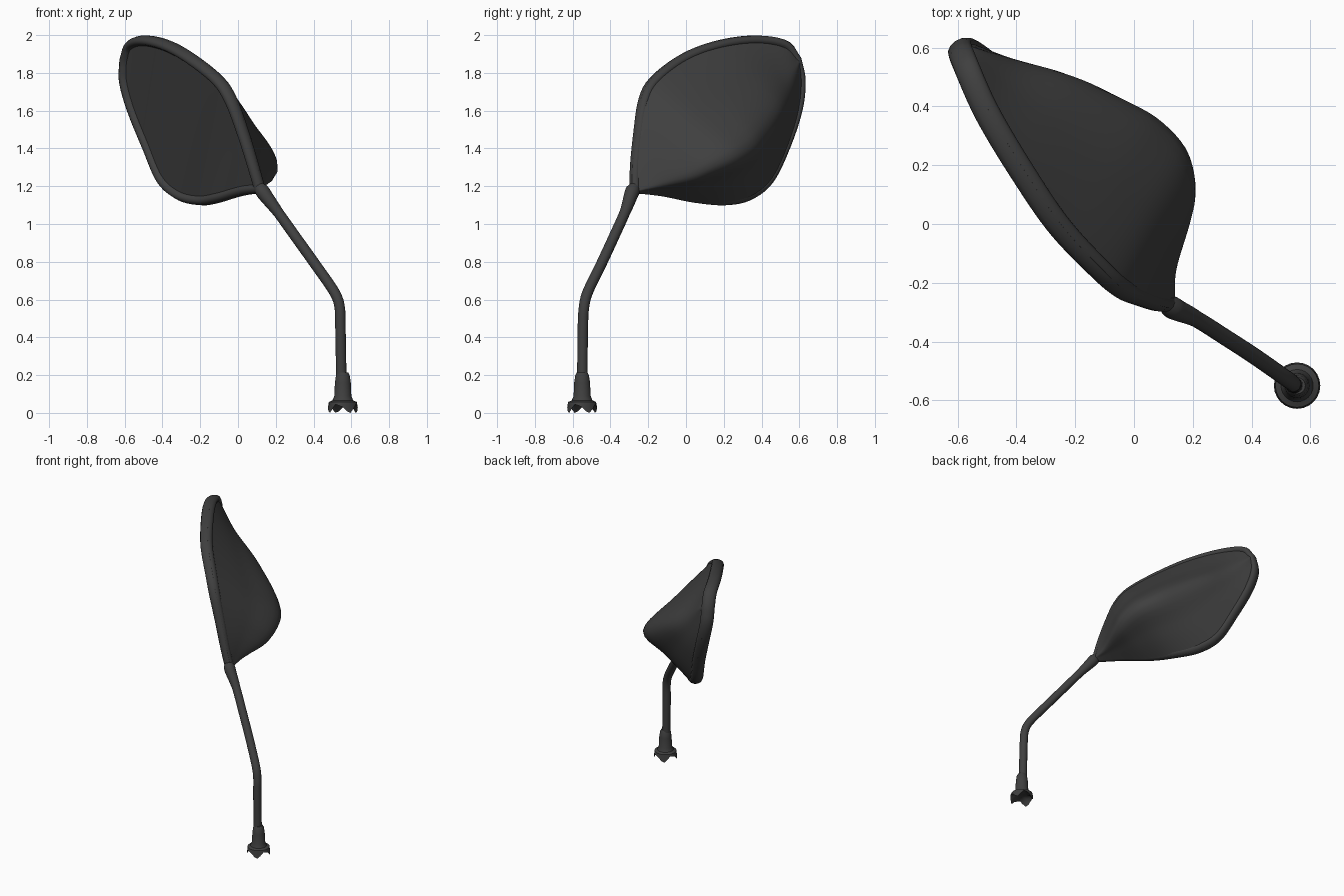
import bpy, bmesh, math
from mathutils import Vector as V

if "Cube" in bpy.data.objects:
    bpy.data.objects.remove(bpy.data.objects["Cube"])

mat = bpy.data.materials.new("dark grey plastic")
mat.diffuse_color = (0.05, 0.05, 0.05, 1)
mat.use_nodes = True
mat.node_tree.nodes["Principled BSDF"].inputs["Base Color"].default_value = mat.diffuse_color
BACK = V((0.82, 0.56, 0.13)).normalized()


def make(name, verts, faces, angle=50):
    me = bpy.data.meshes.new(name)
    me.from_pydata(verts, [], faces)
    bm = bmesh.new()
    bm.from_mesh(me)
    bmesh.ops.remove_doubles(bm, verts=bm.verts, dist=0.0005)
    bmesh.ops.recalc_face_normals(bm, faces=bm.faces)
    bm.to_mesh(me)
    bm.free()
    me.materials.append(mat)
    ob = bpy.data.objects.new(name, me)
    bpy.context.collection.objects.link(ob)
    bpy.ops.object.select_all(action='DESELECT')
    ob.select_set(True)
    bpy.context.view_layer.objects.active = ob
    bpy.ops.object.shade_smooth_by_angle(angle=math.radians(angle))
    return ob


def spline(pts, n):
    """Catmull-Rom through pts, resampled to n evenly spaced points."""
    p = [V(a) for a in pts]
    p = [2 * p[0] - p[1]] + p + [2 * p[-1] - p[-2]]
    fine = []
    for i in range(1, len(p) - 2):
        a, b, c, d = p[i - 1:i + 3]
        for k in range(16):
            t = k / 16
            fine.append(0.5 * (2 * b + (c - a) * t + (2 * a - 5 * b + 4 * c - d) * t * t
                               + (3 * b - a - 3 * c + d) * t ** 3))
    fine.append(p[-2])
    lens = [0]
    for a, b in zip(fine, fine[1:]):
        lens.append(lens[-1] + (b - a).length)
    out, j = [], 0
    for i in range(n):
        s = lens[-1] * i / (n - 1)
        while j < len(lens) - 2 and lens[j + 1] < s:
            j += 1
        out.append(fine[j].lerp(fine[j + 1], (s - lens[j]) / max(1e-9, lens[j + 1] - lens[j])))
    return out


def skin(rings, closed_u=True, closed_v=False, caps=False):
    m, n = len(rings[0]), len(rings)
    faces = []
    for i in range(n if closed_v else n - 1):
        for k in range(m if closed_u else m - 1):
            a, b = i * m, ((i + 1) % n) * m
            k2 = (k + 1) % m
            faces.append((a + k, a + k2, b + k2, b + k))
    if caps:
        faces += [tuple(range(m)), tuple(range((n - 1) * m, n * m))]
    return [v for r in rings for v in r], faces


# rim outline: upper and lower halves from the stalk corner to the far tip
N = 49
upper = spline([(.14, -.295, 1.16), (.1, -.293, 1.3), (.045, -.275, 1.48), (-.025, -.245, 1.67),
                (-.1, -.18, 1.785), (-.25, -.02, 1.905), (-.38, .17, 1.975), (-.5, .37, 2.0),
                (-.575, .53, 1.97), (-.605, .6, 1.88)], N)
lower = spline([(.14, -.295, 1.16), (.07, -.21, 1.155), (0, -.1, 1.14), (-.1, .05, 1.11),
                (-.19, .21, 1.097), (-.305, .345, 1.125), (-.405, .455, 1.215), (-.485, .545, 1.4),
                (-.565, .61, 1.6), (-.608, .625, 1.76), (-.605, .6, 1.88)], N)
ridge = spline([(.14, -.28, 1.17), (.143, -.15, 1.2), (.195, .03, 1.25), (.21, .13, 1.3),
                (.18, .25, 1.36), (.1, .34, 1.42), (0, .4, 1.49), (-.2, .49, 1.61),
                (-.4, .545, 1.73), (-.565, .61, 1.87)], N)
loop = upper + lower[-2:0:-1]
mid = sum(loop, V()) / len(loop)
L = len(loop)
outs = []
for i in range(L):
    o = (loop[(i + 1) % L] - loop[i - 1]).cross(BACK).normalized()
    outs.append(o if o.dot(loop[i] - mid) > 0 else -o)
core = [p - o * 0.03 for p, o in zip(loop, outs)]

# rounded rim lip
rings = []
for i, (p, o) in enumerate(zip(core, outs)):
    depth = 0.03 + 0.015 * math.sin(math.pi / 2 * min(i, L - i) / (N - 1))
    rings.append([p + o * 0.028 * math.cos(a) + BACK * depth * math.sin(a)
                  for a in (2 * math.pi * k / 12 for k in range(12))])
make("mirror_rim", *skin(rings, closed_v=True))


def halves(pts):
    return pts[:N], [pts[0]] + [pts[L - i] for i in range(1, N - 1)] + [pts[N - 1]]


# mirror glass, slightly recessed in the rim
rings = [[u.lerp(l, k / 12) - BACK * 0.017 for k in range(13)] for u, l in zip(*halves(core))]
make("mirror_glass", *skin(rings, closed_u=False))

# back shell lofted from the outer rim over the ridge to the lower rim
up, low = halves([p + o * 0.026 + BACK * 0.012 for p, o in zip(core, outs)])
rings = []
for i in range(N):
    b = BACK * 0.01 * math.sin(math.pi * i / (N - 1))
    u, r, l = up[i], ridge[i], low[i]
    rings.append(spline([u, u.lerp(r, .5) + b, r, r.lerp(l, .5) + b, l], 25))
make("mirror_shell", *skin(rings, closed_u=False), angle=80)

# bent stalk, its end tapering away inside the shell
path = spline([(.085, -.24, 1.25), (.128, -.283, 1.175), (.21, -.322, 1.065), (.31, -.385, .925),
               (.41, -.45, .785), (.51, -.52, .64), (.538, -.54, .56), (.542, -.546, .46),
               (.545, -.548, .3), (.548, -.549, .12)], 60)
rings = []
for i, p in enumerate(path):
    t = (path[min(i + 1, 59)] - path[max(i - 1, 0)]).normalized()
    a = t.cross(V((.55, .83, 0))).normalized()
    b = t.cross(a)
    r = 0.028 + 0.012 * max(0, 1 - abs(i - 4) / 7)
    r *= min(1, 0.15 + i / 5)
    rings.append([p + (a * math.cos(q) + b * math.sin(q)) * r
                  for q in (2 * math.pi * k / 16 for k in range(16))])
make("stalk", *skin(rings, caps=True))

# base collar with a torn, jagged skirt
rings = []
S = 24
for r, z, jag in [(.028, .215, 0), (.036, .2, 0), (.042, .16, 0), (.045, .09, 0), (.055, .066, 0),
                  (.074, .058, 0), (.079, .03, .03), (.06, .045, .012), (.03, .05, 0)]:
    ring = []
    for k in range(S):
        q = 2 * math.pi * k / S
        w = (0, -.7, -1, -.3, .5, .3)[k % 6]
        ring.append(V((.555 + r * math.cos(q), -.55 + r * math.sin(q), z + jag * w)))
    rings.append(ring)
make("base_collar", *skin(rings, caps=True), angle=40)
